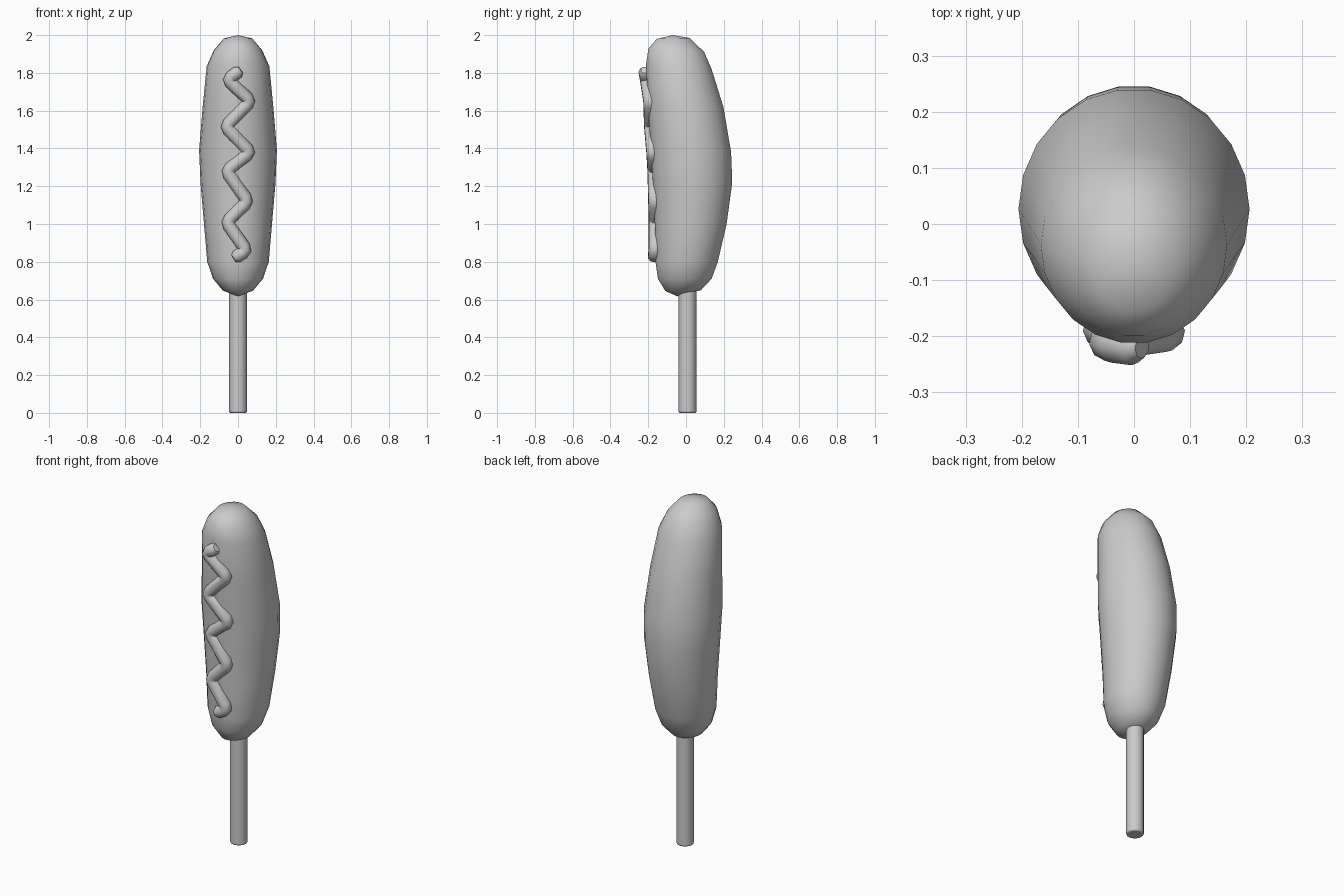
import bpy, bmesh, math
from mathutils import Vector

if "Cube" in bpy.data.objects:
    bpy.data.objects.remove(bpy.data.objects["Cube"])


def finish(obj, angle=60):
    bpy.ops.object.select_all(action='DESELECT')
    obj.select_set(True)
    bpy.context.view_layer.objects.active = obj
    bpy.ops.object.shade_smooth_by_angle(angle=math.radians(angle))


# Battered body: slightly tilted rings (front y, z, back y, z, half width)
rings = [
    (-0.11, 0.645, 0.08, 0.65, 0.08),
    (-0.150, 0.71, 0.137, 0.71, 0.132),
    (-0.163, 0.80, 0.170, 0.80, 0.163),
    (-0.167, 1.00, 0.217, 1.00, 0.180),
    (-0.176, 1.20, 0.247, 1.22, 0.198),
    (-0.188, 1.40, 0.241, 1.38, 0.206),
    (-0.203, 1.62, 0.200, 1.62, 0.187),
    (-0.213, 1.85, 0.137, 1.82, 0.166),
    (-0.200, 1.93, 0.098, 1.91, 0.128),
    (-0.155, 1.98, 0.020, 1.985, 0.075),
]
SIDES = 22
bm = bmesh.new()
loops = []
for fy, fz, by, bz, w in rings:
    loop = []
    for i in range(SIDES):
        a = math.tau * i / SIDES
        t = (1 + math.sin(a)) / 2
        loop.append(bm.verts.new((w * math.cos(a), fy + (by - fy) * t, fz + (bz - fz) * t)))
    loops.append(loop)
bottom = bm.verts.new((0, -0.045, 0.617))
top = bm.verts.new((0, -0.07, 2.0))
for i in range(SIDES):
    j = (i + 1) % SIDES
    for lo, hi in zip(loops, loops[1:]):
        bm.faces.new((lo[i], lo[j], hi[j], hi[i]))
    bm.faces.new((bottom, loops[0][j], loops[0][i]))
    bm.faces.new((top, loops[-1][i], loops[-1][j]))
mesh = bpy.data.meshes.new("battered_body")
bm.to_mesh(mesh)
bm.free()
body = bpy.data.objects.new("battered_body", mesh)
bpy.context.collection.objects.link(body)
finish(body)

# Round stick with a softened end
bpy.ops.mesh.primitive_cylinder_add(vertices=20, radius=0.047, depth=0.72, location=(0, 0.008, 0.36))
stick = bpy.context.object
stick.name = "stick"
bev = stick.modifiers.new("soft_end", 'BEVEL')
bev.width = 0.007
bev.segments = 2
finish(stick, 40)

# Mustard zigzag: rounded corners squeezed along the front (x, y, z)
path = [
    (0.0, -0.217, 1.805), (-0.055, -0.210, 1.765), (0.065, -0.192, 1.65),
    (-0.065, -0.188, 1.515), (0.065, -0.176, 1.38), (-0.06, -0.170, 1.28),
    (0.052, -0.166, 1.12), (-0.06, -0.163, 1.01), (0.045, -0.164, 0.86),
    (-0.008, -0.168, 0.827),
]
pts = [Vector(p) for p in path]
smooth = [pts[0]]
for prev, cur, nxt in zip(pts, pts[1:], pts[2:]):
    a = cur + (prev - cur).normalized() * 0.026
    b = cur + (nxt - cur).normalized() * 0.026
    smooth += [a, (a + b) / 4 + cur / 2, b]
smooth.append(pts[-1])
# Rounded tips
tip_a = (pts[0] - pts[1]).normalized() * 0.018
tip_b = (pts[-1] - pts[-2]).normalized() * 0.018
smooth = [pts[0] + tip_a] + smooth + [pts[-1] + tip_b]

curve = bpy.data.curves.new("mustard_zigzag", 'CURVE')
curve.dimensions = '3D'
curve.bevel_depth = 0.035
curve.bevel_resolution = 3
curve.use_fill_caps = True
spline = curve.splines.new('POLY')
spline.points.add(len(smooth) - 1)
for p, co in zip(spline.points, smooth):
    p.co = (*co, 1)
spline.points[0].radius = spline.points[-1].radius = 0.6
mustard = bpy.data.objects.new("mustard_zigzag", curve)
bpy.context.collection.objects.link(mustard)
bpy.ops.object.select_all(action='DESELECT')
mustard.select_set(True)
bpy.context.view_layer.objects.active = mustard
bpy.ops.object.convert(target='MESH')
finish(bpy.context.object)
